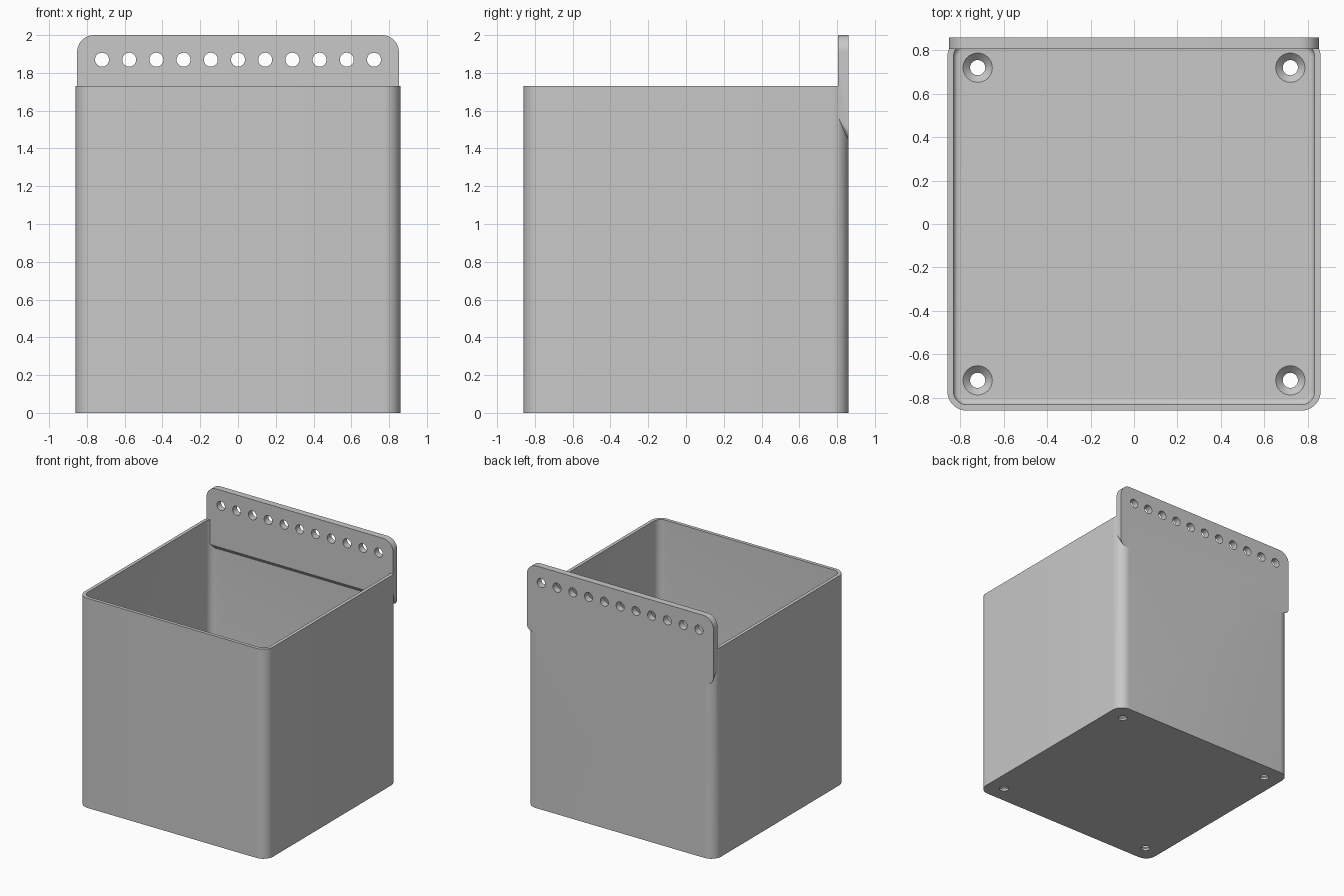
import bpy
import bmesh
from math import radians, sin, cos, pi
from mathutils import Matrix, Vector

if "Cube" in bpy.data.objects:
    bpy.data.objects.remove(bpy.data.objects["Cube"])

HALF, BOX_TOP, WALL, FLOOR = 0.86, 1.73, 0.028, 0.05
CORNER, FILLET = 0.09, 0.025
PLATE_X, PLATE_FRONT, PLATE_LOW, PLATE_SLOPE = 0.852, 0.805, 1.45, 0.08
HOLE_X, HOLE_Z, HOLE_R = 0.72, 1.87, 0.037

grey = bpy.data.materials.new("light grey")
grey.use_nodes = True
colour = (0.58, 0.58, 0.58, 1)
grey.diffuse_color = colour
grey.node_tree.nodes["Principled BSDF"].inputs["Base Color"].default_value = colour


def outline(x, low, high, r_low, r_high, seg=10):
    """Counter-clockwise rectangle with rounded corners."""
    pts = []
    corners = [(1, high, r_high), (-1, high, r_high), (-1, low, r_low), (1, low, r_low)]
    for i, (side, v, r) in enumerate(corners):
        cv = v - r if v == high else v + r
        for k in range(seg + 1):
            a = (i + k / seg) * pi / 2
            pts.append((side * (x - r) + r * cos(a), cv + r * sin(a)))
    return pts


def loft(name, rings):
    """Closed solid through a stack of matching rings."""
    bm = bmesh.new()
    loops = [[bm.verts.new(p) for p in ring] for ring in rings]
    n = len(loops[0])
    for a, b in zip(loops, loops[1:]):
        for i in range(n):
            j = (i + 1) % n
            bm.faces.new((a[i], a[j], b[j], b[i]))
    bm.faces.new(loops[0][::-1])
    bm.faces.new(loops[-1])
    bmesh.ops.recalc_face_normals(bm, faces=bm.faces)
    return finish(name, bm)


def finish(name, bm):
    mesh = bpy.data.meshes.new(name)
    bm.to_mesh(mesh)
    bm.free()
    mesh.materials.append(grey)
    ob = bpy.data.objects.new(name, mesh)
    bpy.context.collection.objects.link(ob)
    return ob


def square_ring(half, r, z):
    return [(x, y, z) for x, y in outline(half, -half, half, r, r)]


def boolean(target, tool, operation):
    bpy.context.view_layer.objects.active = target
    mod = target.modifiers.new(operation, "BOOLEAN")
    mod.operation, mod.solver, mod.object = operation, "EXACT", tool
    bpy.ops.object.modifier_apply(modifier=mod.name)
    bpy.data.objects.remove(tool)


# Box shell with a small fillet around the floor
box = loft("storage_box", [square_ring(HALF, CORNER, z) for z in (0, BOX_TOP)])
inner, inner_r = HALF - WALL, CORNER - WALL
rings = []
for k in range(6):
    a = k / 5 * pi / 2
    inset = FILLET * (1 - sin(a))
    rings.append(square_ring(inner - inset, inner_r - inset, FLOOR + FILLET * (1 - cos(a))))
rings.append(square_ring(inner, inner_r, BOX_TOP + 0.2))
boolean(box, loft("cavity_cutter", rings), "DIFFERENCE")

# Hanging plate, its underside sloping up towards the front
shape = outline(PLATE_X, PLATE_LOW, 2, 0.05, CORNER)
front = [(x, PLATE_FRONT, z + (PLATE_SLOPE if z < 1.6 else 0)) for x, z in shape]
back = [(x, HALF, z) for x, z in shape]
boolean(box, loft("hanging_plate", [front, back]), "UNION")

# Row of hanging holes and four countersunk screw holes
bm = bmesh.new()


def cutter(place, r1, r2, depth, turn=Matrix()):
    bmesh.ops.create_cone(bm, cap_ends=True, segments=32, radius1=r1, radius2=r2,
                          depth=depth, matrix=Matrix.Translation(Vector(place)) @ turn)


for i in range(11):
    cutter((HOLE_X * (i - 5) / 5, 0.83, HOLE_Z), HOLE_R, HOLE_R, 0.3,
           Matrix.Rotation(radians(90), 4, "X"))
for sx in (-1, 1):
    for sy in (-1, 1):
        cutter((sx * HOLE_X, sy * HOLE_X, 0), 0.035, 0.035, 0.2)
boolean(box, finish("hole_cutter", bm), "DIFFERENCE")

bm = bmesh.new()
for sx in (-1, 1):
    for sy in (-1, 1):
        cutter((sx * HOLE_X, sy * HOLE_X, FLOOR - 0.015), 0.03, 0.075, 0.045)
boolean(box, finish("countersink_cutter", bm), "DIFFERENCE")

box.select_set(True)
bpy.context.view_layer.objects.active = box
bpy.ops.object.shade_smooth_by_angle(angle=radians(30))
